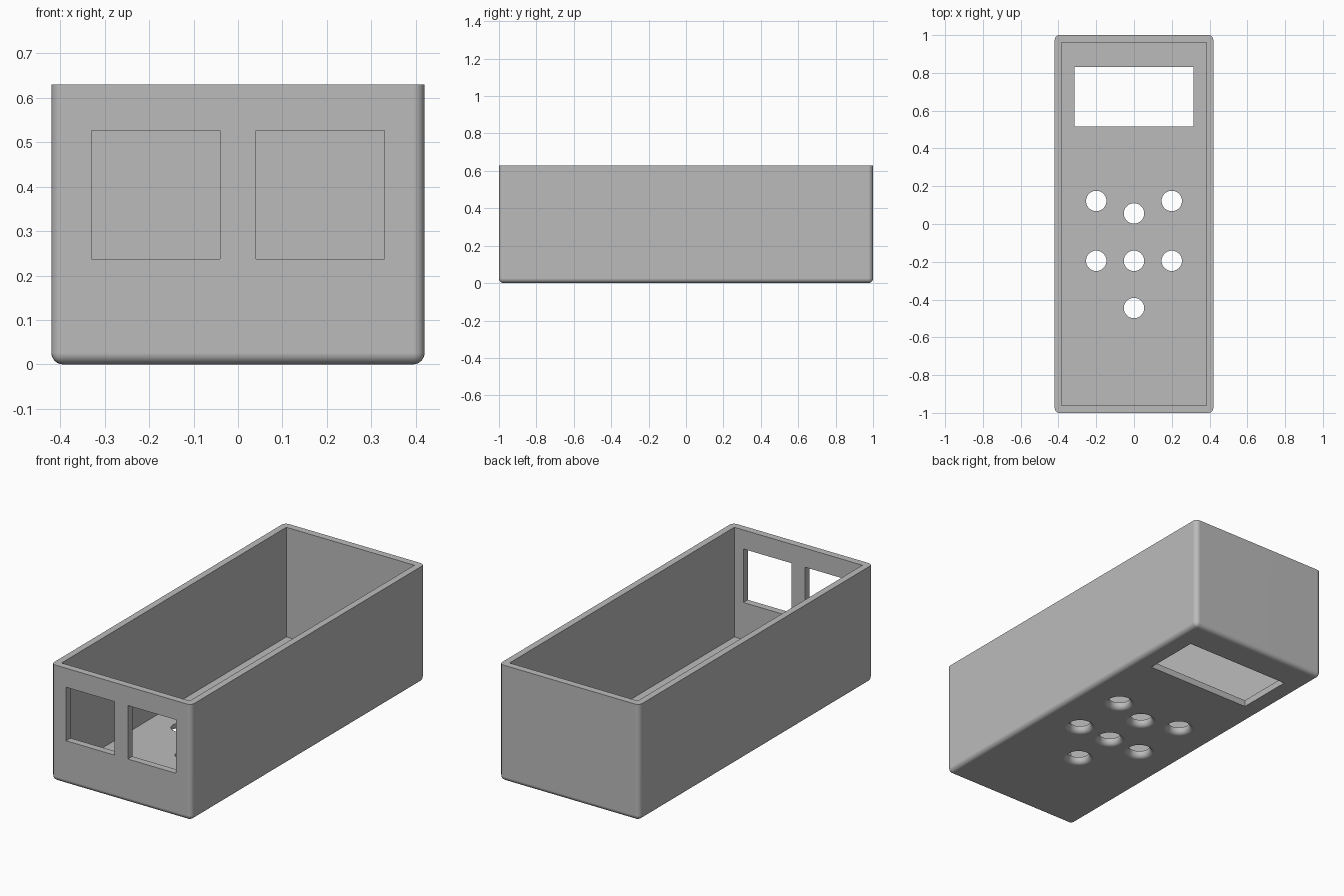
import bpy, bmesh
from math import sin, cos, pi
from mathutils import Matrix, Vector

W, L, H = 0.84, 2.0, 0.63      # outer size
WALL_X, WALL_Y, FLOOR = 0.036, 0.038, 0.036
ROUND = 0.026                  # fillet radius
HOLE_R = 0.054

cube = bpy.data.objects.get("Cube")
if cube:
    bpy.data.objects.remove(cube, do_unlink=True)

grey = bpy.data.materials.new("plain grey")
grey.use_nodes = True
colour = (0.5, 0.5, 0.5, 1)
grey.diffuse_color = colour
grey.node_tree.nodes["Principled BSDF"].inputs["Base Color"].default_value = colour


def make_object(name, bm):
    bmesh.ops.recalc_face_normals(bm, faces=bm.faces)
    mesh = bpy.data.meshes.new(name)
    bm.to_mesh(mesh)
    bm.free()
    mesh.materials.append(grey)
    obj = bpy.data.objects.new(name, mesh)
    bpy.context.collection.objects.link(obj)
    return obj


def box_mesh(low, high):
    low, high = Vector(low), Vector(high)
    bm = bmesh.new()
    bmesh.ops.create_cube(bm, size=1, matrix=Matrix.Translation((low + high) / 2)
                          @ Matrix.Diagonal((*(high - low), 1)))
    return bm


def button_cutter(x, y):
    """Revolved cutter: straight bore that flares out to the underside."""
    outer = HOLE_R + ROUND
    profile = [(0, -0.05), (outer, -0.05)]
    for i in range(7):
        t = pi / 2 * (1 - i / 6)
        profile.append((outer - ROUND * cos(t), ROUND * (1 - sin(t))))
    profile += [(HOLE_R, 0.1), (0, 0.1)]
    bm = bmesh.new()
    verts = [bm.verts.new((r, 0, z)) for r, z in profile]
    edges = [bm.edges.new(pair) for pair in zip(verts, verts[1:])]
    bmesh.ops.spin(bm, geom=verts + edges, cent=(0, 0, 0), axis=(0, 0, 1),
                   angle=2 * pi, steps=40)
    bmesh.ops.remove_doubles(bm, verts=bm.verts, dist=1e-5)
    bmesh.ops.translate(bm, verts=bm.verts, vec=(x, y, 0))
    return make_object("button_cutter", bm)


# Outer block, rounded everywhere except the open rim
bm = box_mesh((-W / 2, -L / 2, 0), (W / 2, L / 2, H))
soft = [e for e in bm.edges if min(v.co.z for v in e.verts) < H / 2]
bmesh.ops.bevel(bm, geom=soft, offset=ROUND, segments=6, profile=0.5, affect='EDGES')
case = make_object("enclosure_shell", bm)

# Cavity and display window
ix, iy = W / 2 - WALL_X, L / 2 - WALL_Y
cutters = [
    make_object("cavity_cutter", box_mesh((-ix, -iy, FLOOR), (ix, iy, H + 0.2))),
    make_object("display_cutter", box_mesh((-0.315, 0.515, -0.1), (0.315, 0.83, 0.1))),
]
# Pair of connector openings in the front wall
for low, high in ((-0.33, -0.04), (0.04, 0.33)):
    cutters.append(make_object("connector_cutter",
                               box_mesh((low, -1.1, 0.237), (high, -0.9, 0.527))))
# Button holes
for x, y in ((-0.2, 0.122), (0.2, 0.122), (0, 0.056), (-0.2, -0.195),
             (0, -0.195), (0.2, -0.195), (0, -0.445)):
    cutters.append(button_cutter(x, y))

bpy.ops.object.select_all(action='DESELECT')
case.select_set(True)
bpy.context.view_layer.objects.active = case
for cutter in cutters:
    cutter.hide_render = True
    mod = case.modifiers.new("cut", 'BOOLEAN')
    mod.operation, mod.solver, mod.object = 'DIFFERENCE', 'EXACT', cutter
    bpy.ops.object.modifier_apply(modifier=mod.name)
    bpy.data.objects.remove(cutter, do_unlink=True)

# Smooth fillets, crisp openings and flat panels
bpy.ops.object.shade_smooth_by_angle(angle=pi / 6)
weighted = case.modifiers.new("flat panels", 'WEIGHTED_NORMAL')
weighted.keep_sharp = True
